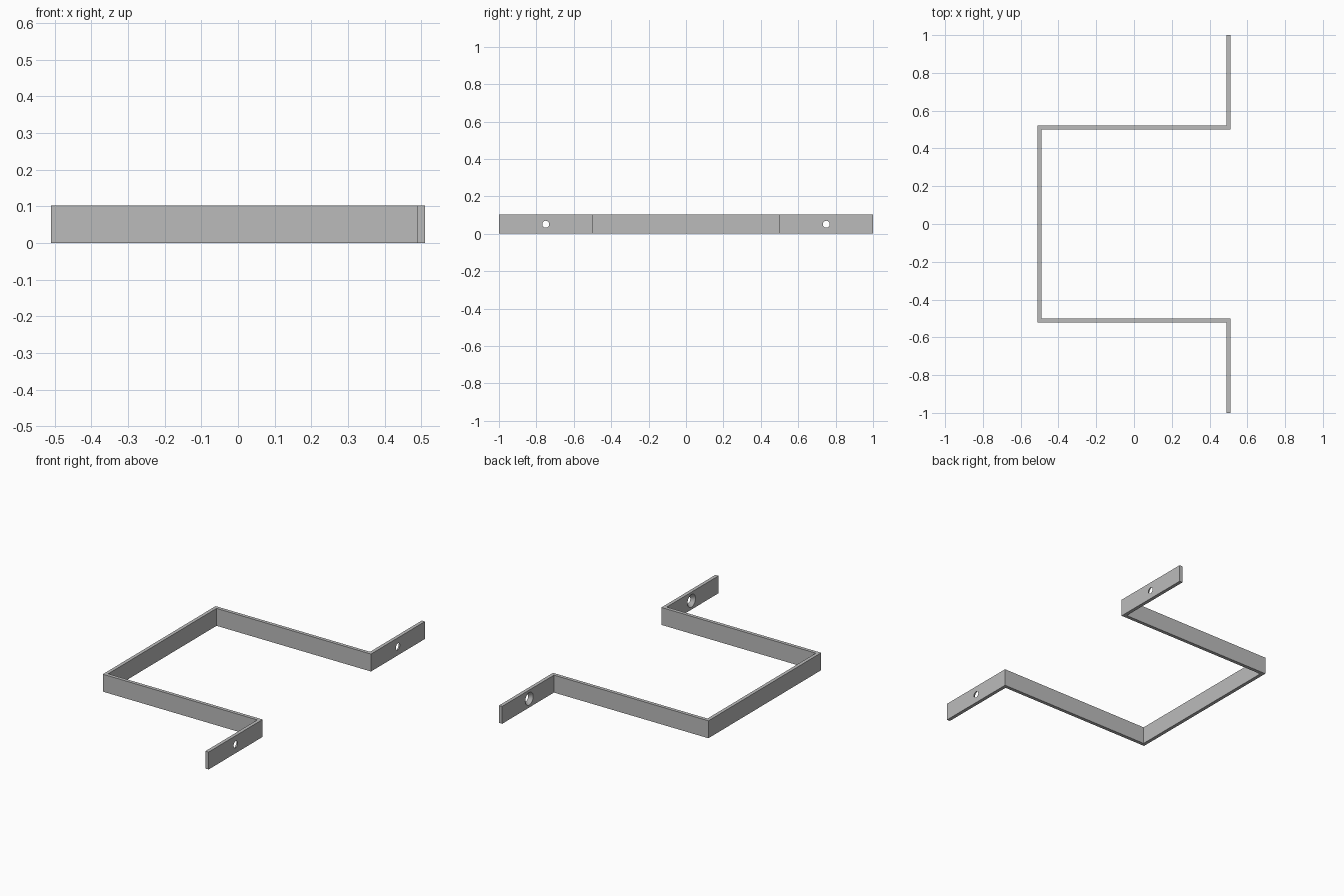
import bpy
import bmesh
from math import radians

if "Cube" in bpy.data.objects:
    bpy.data.objects.remove(bpy.data.objects["Cube"], do_unlink=True)

HEIGHT, THICK = 0.102, 0.0204
HALF_X, ARM_Y, END_Y = 0.51, 0.501, 1.0
HOLE_Y, HOLE_R, SINK_R = 0.75, 0.0185, 0.037

grey = bpy.data.materials.new("plain_grey")
grey.use_nodes = True
colour = (0.5, 0.5, 0.5, 1)
grey.diffuse_color = colour
grey.node_tree.nodes["Principled BSDF"].inputs["Base Color"].default_value = colour


def make_object(name, bm):
    mesh = bpy.data.meshes.new(name)
    bmesh.ops.recalc_face_normals(bm, faces=bm.faces)
    bm.to_mesh(mesh)
    bm.free()
    mesh.materials.append(grey)
    obj = bpy.data.objects.new(name, mesh)
    bpy.context.collection.objects.link(obj)
    return obj


# Bent strip: one half of the outline, mirrored across y, then extruded upwards
inner = [(-HALF_X + THICK, ARM_Y), (HALF_X, ARM_Y), (HALF_X, END_Y)]
outer = [(HALF_X - THICK, END_Y), (HALF_X - THICK, ARM_Y + THICK),
         (-HALF_X, ARM_Y + THICK)]
half = inner + outer
outline = half + [(x, -y) for x, y in reversed(half)]
bm = bmesh.new()
base = bm.faces.new([bm.verts.new((x, y, 0)) for x, y in outline])
ext = bmesh.ops.extrude_face_region(bm, geom=[base])
top = [v for v in ext["geom"] if isinstance(v, bmesh.types.BMVert)]
bmesh.ops.translate(bm, verts=top, vec=(0, 0, HEIGHT))
bracket = make_object("bracket", bm)

# Countersunk screw holes, wide on the inward face of each flange
bpy.context.view_layer.objects.active = bracket
bracket.select_set(True)
flare = (SINK_R - HOLE_R) / 2
for side in (-1, 1):
    bm = bmesh.new()
    bmesh.ops.create_cone(bm, cap_ends=True, segments=32, radius1=SINK_R + flare,
                          radius2=HOLE_R - flare, depth=2 * THICK)
    cutter = make_object("hole_cutter", bm)
    cutter.rotation_euler.y = radians(90)
    cutter.location = (HALF_X - THICK / 2, side * HOLE_Y, HEIGHT / 2)
    cutter.hide_render = True
    cut = bracket.modifiers.new("screw_hole", "BOOLEAN")
    cut.operation = "DIFFERENCE"
    cut.solver = "EXACT"
    cut.object = cutter
    bpy.context.view_layer.update()
    bpy.ops.object.modifier_apply(modifier=cut.name)
    bpy.data.objects.remove(cutter, do_unlink=True)

bpy.ops.object.shade_smooth_by_angle(angle=radians(30))
